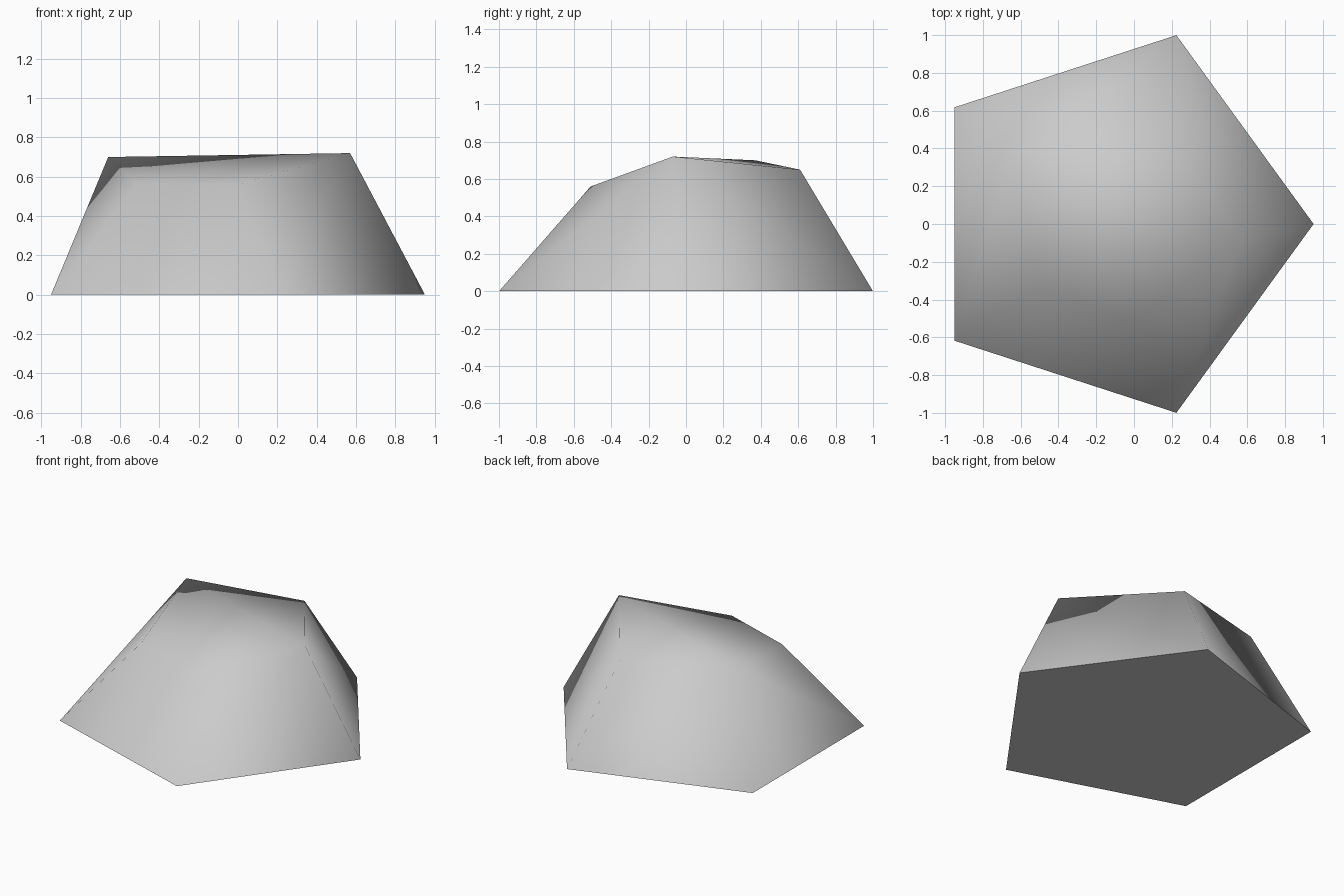
import bpy, bmesh, math

if "Cube" in bpy.data.objects:
    bpy.data.objects.remove(bpy.data.objects["Cube"], do_unlink=True)

# Stone colour
stone = bpy.data.materials.new("stone_grey")
stone.use_nodes = True
grey = (0.6, 0.6, 0.6, 1)
stone.diffuse_color = grey
stone.node_tree.nodes["Principled BSDF"].inputs["Base Color"].default_value = grey

bm = bmesh.new()

# Regular five-sided footprint, shifted to sit centred
R = 1.051
shift = R * (1 - math.cos(math.pi / 5)) / 2
base = [bm.verts.new((R * math.cos(i * math.tau / 5) - shift,
                      R * math.sin(i * math.tau / 5), 0)) for i in range(5)]

# Uneven top corners, one above each footprint corner
top = [bm.verts.new(p) for p in (
    (0.57, -0.07, 0.72), (0.09, 0.61, 0.65), (-0.66, 0.37, 0.70),
    (-0.51, -0.34, 0.56), (0.0, -0.51, 0.56))]

# Sides: each split along the diagonal that bulges outward
for i in range(5):
    j = (i + 1) % 5
    a, b, c, d = base[i], base[j], top[j], top[i]
    n = (b.co - a.co).cross(c.co - a.co)
    if n.dot(d.co - a.co) <= 0:
        tris = ((a, b, c), (a, c, d))
    else:
        tris = ((a, b, d), (b, c, d))
    for t in tris:
        bm.faces.new(t)

# Top: fan from the rear right corner
for i in (3, 4, 0):
    bm.faces.new((top[2], top[i], top[(i + 1) % 5]))

# Flat underside with a hard rim, everything else smooth
for f in bm.faces:
    f.smooth = True
bottom = bm.faces.new(base[::-1])
for e in bottom.edges:
    e.smooth = False

mesh = bpy.data.meshes.new("rock")
bm.to_mesh(mesh)
bm.free()
mesh.materials.append(stone)
rock = bpy.data.objects.new("rock", mesh)
bpy.context.collection.objects.link(rock)
